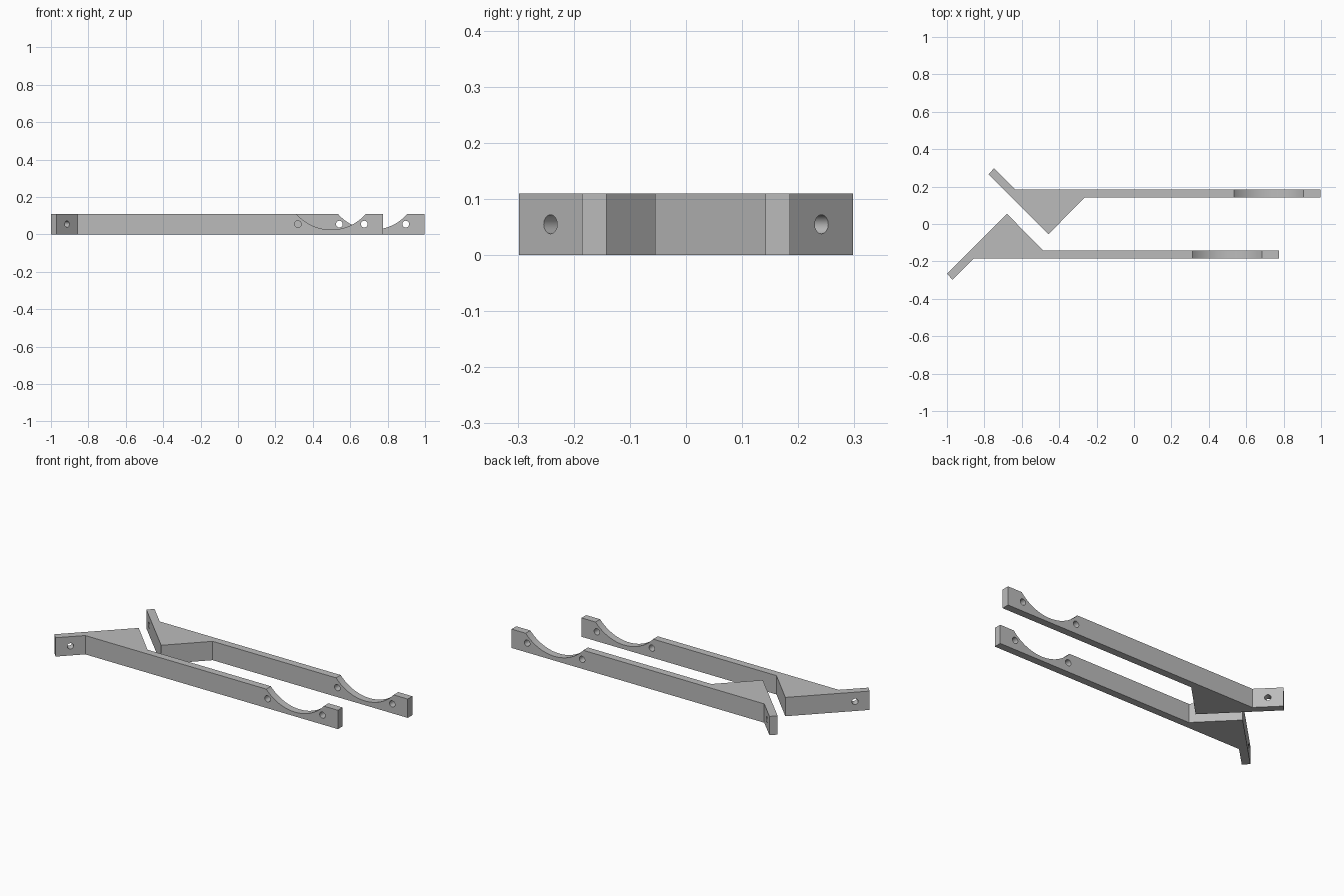
import bpy, bmesh, math
from mathutils import Matrix, Vector

if "Cube" in bpy.data.objects:
    bpy.data.objects.remove(bpy.data.objects["Cube"])

H = 0.11           # height of both arms
grey = bpy.data.materials.new("plain_grey")
grey.diffuse_color = (0.5, 0.5, 0.5, 1)
grey.use_nodes = True
grey.node_tree.nodes["Principled BSDF"].inputs["Base Color"].default_value = grey.diffuse_color

# Plan outline of the front arm: bar, triangular gusset and angled tab
OUTLINE = [(0.775, -0.185), (0.775, -0.142), (-0.485, -0.142), (-0.68, 0.055),
           (-1.0, -0.266), (-0.97, -0.298), (-0.857, -0.185)]


def finish(bm, name):
    bmesh.ops.recalc_face_normals(bm, faces=bm.faces)
    mesh = bpy.data.meshes.new(name)
    bm.to_mesh(mesh)
    bm.free()
    mesh.materials.append(grey)
    obj = bpy.data.objects.new(name, mesh)
    bpy.context.collection.objects.link(obj)
    return obj


def cylinder(name, centre, axis, radius, length, sides):
    bm = bmesh.new()
    rot = Vector((0, 0, 1)).rotation_difference(Vector(axis)).to_matrix().to_4x4()
    bmesh.ops.create_cone(bm, cap_ends=True, segments=sides, radius1=radius,
                          radius2=radius, depth=length,
                          matrix=Matrix.Translation(centre) @ rot)
    obj = finish(bm, name)
    obj.hide_render = True
    return obj


def make_arm(name, dx, s):
    # Extruded outline, shifted by dx and mirrored in y by s
    bm = bmesh.new()
    face = bm.faces.new([bm.verts.new((x + dx, y * s, 0)) for x, y in OUTLINE])
    up = bmesh.ops.extrude_face_region(bm, geom=[face])["geom"]
    bmesh.ops.translate(bm, vec=(0, 0, H),
                        verts=[v for v in up if isinstance(v, bmesh.types.BMVert)])
    arm = finish(bm, name)

    # Cradle scoop, two bar holes and one hole through the angled tab
    y = -0.1635 * s
    cutters = [cylinder("scoop_cutter", (0.498 + dx, y, 0.271), (0, 1, 0), 0.246, 0.12, 128)]
    for x in (0.32, 0.675):
        cutters.append(cylinder("hole_cutter", (x + dx, y, 0.055), (0, 1, 0), 0.018, 0.12, 32))
    cutters.append(cylinder("tab_hole_cutter", (-0.928 + dx, -0.227 * s, 0.055),
                            (1, -s, 0), 0.017, 0.1, 32))
    for c in cutters:
        mod = arm.modifiers.new("cut", 'BOOLEAN')
        mod.operation, mod.solver, mod.object = 'DIFFERENCE', 'EXACT', c
    bpy.context.view_layer.objects.active = arm
    arm.select_set(True)
    for m in list(arm.modifiers):
        bpy.ops.object.modifier_apply(modifier=m.name)
    bpy.ops.object.shade_smooth_by_angle(angle=math.radians(30))
    arm.select_set(False)
    for c in cutters:
        bpy.data.objects.remove(c)


make_arm("front_arm", 0, 1)
make_arm("back_arm", 0.222, -1)
